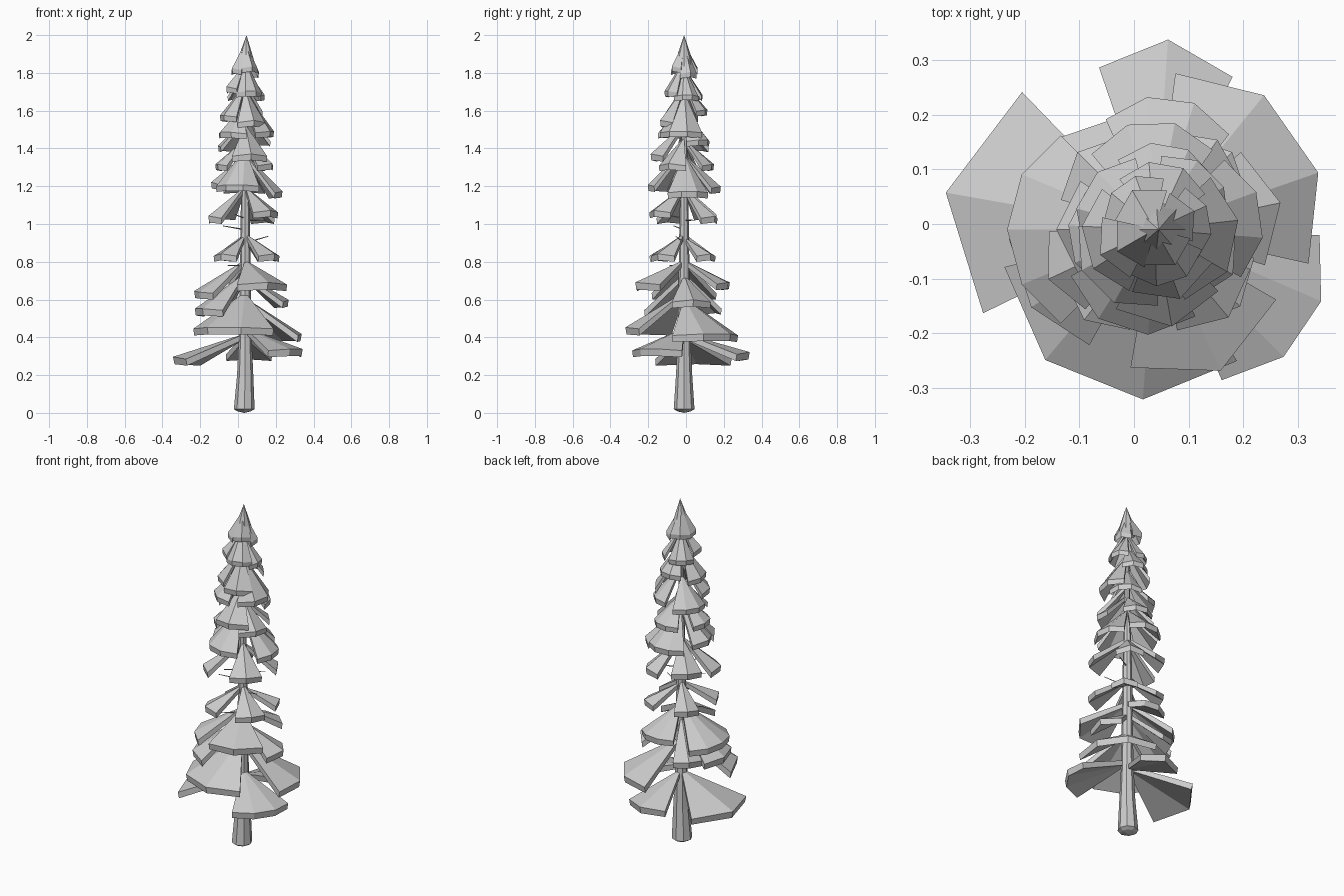
import bpy, bmesh, math
from mathutils import Vector

if "Cube" in bpy.data.objects:
    bpy.data.objects.remove(bpy.data.objects["Cube"])

CX, CY = 0.038, -0.01


def finish(name, bm):
    bmesh.ops.recalc_face_normals(bm, faces=bm.faces)
    me = bpy.data.meshes.new(name)
    bm.to_mesh(me)
    bm.free()
    ob = bpy.data.objects.new(name, me)
    bpy.context.collection.objects.link(ob)
    return ob


def spun(name, profile, sides=8):
    """Faceted lathe; profile holds (radius, z, x offset), closed at both ends."""
    bm = bmesh.new()
    rings = []
    for r, z, dx in profile:
        rings.append([bm.verts.new((CX + dx + r * math.cos(math.tau * i / sides),
                                    CY + r * math.sin(math.tau * i / sides), z))
                      for i in range(sides)])
    for a, b in zip(rings, rings[1:]):
        for i in range(sides):
            j = (i + 1) % sides
            bm.faces.new((a[i], a[j], b[j], b[i]))
    bm.faces.new(rings[0])
    bm.faces.new(rings[-1])
    bmesh.ops.remove_doubles(bm, verts=bm.verts, dist=0.0005)
    return finish(name, bm)


def fan(name, top, rim, mid, width, r, n):
    """Drooping wedge-shaped bough with a thick outer rim."""
    bm = bmesh.new()
    t = min(0.035, 0.02 + r * 0.05)
    apex_t = bm.verts.new((CX, CY, top))
    apex_b = bm.verts.new((CX, CY, top - t * 0.8))
    up, low = [], []
    for i in range(n + 1):
        u = 2 * i / n - 1
        a = math.radians(mid + u * width / 2)
        rr = r * (1 - 0.1 * u * u)
        x, y = CX + rr * math.cos(a), CY + rr * math.sin(a)
        up.append(bm.verts.new((x, y, rim + t + 0.012 * (1 - abs(u)))))
        x, y = CX + rr * .98 * math.cos(a), CY + rr * .98 * math.sin(a)
        low.append(bm.verts.new((x, y, rim + 0.008 * (1 - abs(u)))))
    for i in range(n):
        bm.faces.new((apex_t, up[i], up[i + 1]))
        bm.faces.new((apex_b, low[i + 1], low[i]))
        bm.faces.new((up[i], low[i], low[i + 1], up[i + 1]))
    bm.faces.new((apex_t, apex_b, low[0], up[0]))
    bm.faces.new((apex_t, up[-1], low[-1], apex_b))
    return finish(name, bm)


# Trunk
spun("trunk", [(0.0, 0, -.005), (0.035, 0.008, -.005), (0.055, 0.02, -.005), (0.043, 0.2, 0),
               (0.033, 0.42, 0), (0.025, 1.0, 0), (0.012, 1.6, 0), (0.004, 1.92, 0)])

# Tip cone
spun("treetop", [(0.0, 1.85, 0.003), (0.053, 1.835, 0.003), (0.03, 1.91, 0.004), (0.0, 2.0, 0.007)])

# Boughs: top z, rim z, facing angle, angular width, reach, facets
lower = [
    (.42, .25, 170, 72, .388, 2), (.42, .275, 86, 46, .348, 2), (.45, .295, -34, 64, .335, 3),
    (.61, .375, 35, 95, .32, 3), (.64, .41, -112, 108, .315, 3),
    (.74, .51, 198, 85, .27, 3), (.81, .60, 180, 90, .27, 4), (.74, .52, 135, 44, .24, 2),
    (.81, .645, -65, 70, .285, 2), (.73, .555, 12, 60, .235, 2), (.81, .65, 83, 62, .245, 3),
    (.95, .80, -42, 52, .21, 2), (.93, .80, 45, 46, .2, 2),
    (.95, .80, 135, 46, .195, 2), (.94, .80, 232, 48, .21, 2)]
middle = [
    (1.20, 1.0, 205, 48, .215, 2), (1.20, 1.03, -50, 55, .21, 2),
    (1.19, 1.0, 55, 50, .2, 2), (1.2, 1.02, 135, 55, .2, 2),
    (1.40, 1.17, -108, 86, .195, 3), (1.37, 1.135, 8, 74, .2, 3),
    (1.37, 1.16, 92, 76, .2, 3), (1.37, 1.18, 180, 66, .18, 2),
    (1.46, 1.28, -30, 68, .165, 2), (1.45, 1.28, 80, 76, .16, 3),
    (1.45, 1.28, 190, 76, .16, 3), (1.53, 1.33, -80, 72, .18, 2)]
upper = [
    (1.56, 1.38, 150, 90, .15, 3), (1.61, 1.41, 45, 80, .15, 3),
    (1.70, 1.455, -12, 110, .155, 3), (1.64, 1.45, 225, 95, .155, 3),
    (1.74, 1.54, 195, 105, .135, 3), (1.75, 1.57, 80, 90, .125, 3),
    (1.72, 1.51, -70, 80, .135, 2), (1.83, 1.65, 10, 88, .105, 3),
    (1.83, 1.65, 125, 90, .105, 3), (1.87, 1.67, -72, 98, .105, 3),
    (1.85, 1.69, 205, 76, .11, 2), (1.96, 1.77, 25, 85, .08, 2),
    (1.96, 1.79, 120, 95, .083, 2), (1.965, 1.80, -60, 92, .075, 2), (1.96, 1.79, 210, 90, .08, 2)]
for group, rows in (("lower", lower), ("middle", middle), ("upper", upper)):
    for i, row in enumerate(rows):
        fan(f"{group}_bough_{i + 1}", *row)

# Bare twigs: height, angle, length, rise
for i, (z, ang, length, rise) in enumerate([(.97, 205, .13, .02), (.9, -20, .13, .035),
                                            (.78, 220, .12, .0), (1.03, 240, .11, .02), (1.02, 30, .12, 0)]):
    d = Vector((length * math.cos(math.radians(ang)), length * math.sin(math.radians(ang)), rise))
    mid = Vector((CX, CY, z)) + d / 2
    bpy.ops.mesh.primitive_cone_add(vertices=4, radius1=.004, radius2=.002, depth=d.length, location=mid,
                                    rotation=d.to_track_quat('Z', 'Y').to_euler())
    bpy.context.object.name = f"twig_{i + 1}"
